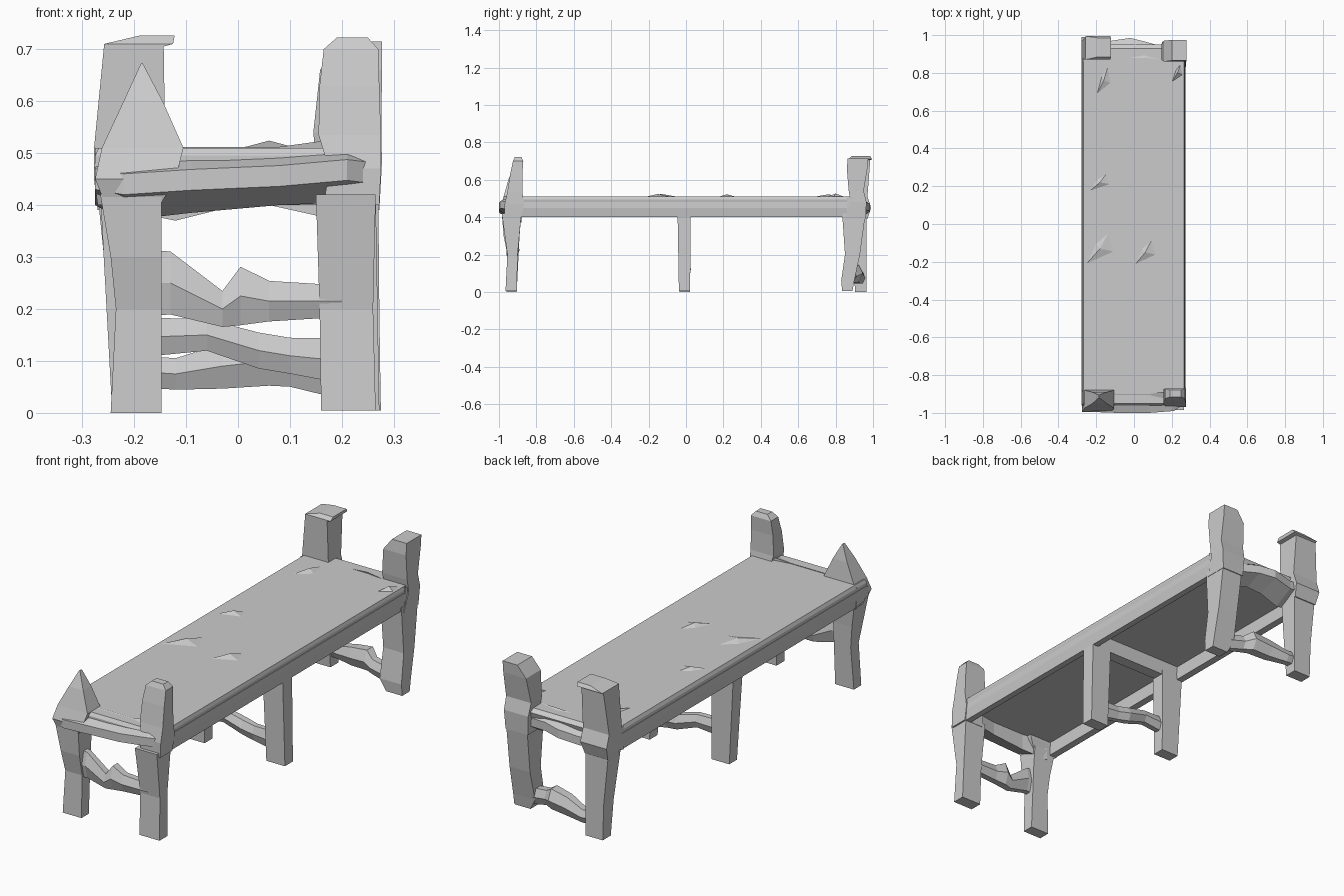
import bpy
from math import cos, sin, pi


def mesh_object(name, verts, faces):
    me = bpy.data.meshes.new(name)
    me.from_pydata(verts, [], faces)
    me.validate()
    ob = bpy.data.objects.new(name, me)
    bpy.context.collection.objects.link(ob)
    return ob


def loft(name, rings):
    """Skin a stack of equal-length rings and cap both ends."""
    n = len(rings[0])
    verts = [v for r in rings for v in r]
    faces = [(k * n + i, k * n + (i + 1) % n, (k + 1) * n + (i + 1) % n, (k + 1) * n + i)
             for k in range(len(rings) - 1) for i in range(n)]
    faces.append(tuple(reversed(range(n))))
    faces.append(tuple(range(len(verts) - n, len(verts))))
    return mesh_object(name, verts, faces)


def column(name, levels):
    """Upright piece from rectangles given as (z, x0, x1, y0, y1)."""
    return loft(name, [[(a, c, z), (b, c, z), (b, d, z), (a, d, z)]
                       for z, a, b, c, d in levels])


def bar(name, stations, sides=6):
    """Crosswise piece along x from (x, y, z, half depth, half height)."""
    return loft(name, [[(x, y + hy * cos(2 * pi * i / sides), z + hz * sin(2 * pi * i / sides))
                        for i in range(sides)] for x, y, z, hy, hz in stations])


# Bench top: thin board over a hollow underside
column("top_board", [(0.465, -0.275, 0.265, -0.96, 0.94),
                     (0.495, -0.275, 0.27, -0.96, 0.95),
                     (0.51, -0.268, 0.265, -0.95, 0.93)])

# Long side rails and centre cross rail
column("left_rail", [(0.40, -0.27, -0.235, -0.94, 0.92), (0.45, -0.277, -0.235, -0.96, 0.93),
                     (0.48, -0.277, -0.235, -0.96, 0.93)])
column("right_rail", [(0.40, 0.235, 0.265, -0.94, 0.92), (0.45, 0.235, 0.272, -0.96, 0.93),
                      (0.48, 0.235, 0.27, -0.96, 0.93)])
column("centre_rail", [(0.40, -0.25, 0.25, -0.035, 0.02), (0.48, -0.25, 0.25, -0.05, 0.03)])


# End rails: faceted profile in y-z, swept across the bench
def end_rail(name, sections):
    loft(name, [[(x, yi, zb), (x, yo, (zb + zt) / 2 - 0.02), (x, yo, (zb + zt) / 2 + 0.02),
                 (x, yi, zt)] for x, yo, yi, zb, zt in sections])


end_rail("front_end_rail", [(-0.275, -0.97, -0.88, 0.40, 0.50), (-0.22, -0.995, -0.88, 0.37, 0.51),
                            (-0.09, -1.0, -0.90, 0.385, 0.512), (0.08, -1.0, -0.90, 0.40, 0.512),
                            (0.21, -0.99, -0.88, 0.405, 0.53), (0.272, -0.95, -0.88, 0.41, 0.51)])
end_rail("back_end_rail", [(-0.275, 0.97, 0.86, 0.40, 0.51), (-0.12, 0.97, 0.87, 0.37, 0.51),
                           (-0.02, 0.985, 0.88, 0.395, 0.51), (0.06, 0.965, 0.88, 0.40, 0.515),
                           (0.15, 0.94, 0.87, 0.38, 0.51), (0.272, 0.96, 0.86, 0.40, 0.51)])

# Corner posts above the top
column("front_left_post", [(0.40, -0.255, -0.15, -0.98, -0.89), (0.45, -0.275, -0.12, -0.995, -0.875),
                           (0.51, -0.262, -0.105, -0.975, -0.88), (0.60, -0.22, -0.145, -0.95, -0.89),
                           (0.672, -0.187, -0.183, -0.92, -0.905)])
column("front_right_post", [(0.40, 0.165, 0.272, -0.97, -0.88), (0.47, 0.175, 0.275, -0.97, -0.865),
                            (0.535, 0.155, 0.275, -0.955, -0.875), (0.63, 0.157, 0.272, -0.94, -0.875),
                            (0.70, 0.165, 0.27, -0.925, -0.87), (0.722, 0.19, 0.25, -0.915, -0.88)])
column("back_left_post", [(0.39, -0.27, -0.15, 0.89, 0.97), (0.45, -0.277, -0.14, 0.87, 0.99),
                          (0.51, -0.277, -0.14, 0.875, 0.97), (0.705, -0.258, -0.143, 0.87, 0.985),
                          (0.71, -0.258, -0.125, 0.87, 0.995), (0.726, -0.19, -0.122, 0.885, 0.985)])
column("back_right_post", [(0.39, 0.155, 0.272, 0.85, 0.96), (0.48, 0.15, 0.277, 0.88, 0.965),
                           (0.54, 0.145, 0.276, 0.87, 0.95), (0.66, 0.158, 0.277, 0.86, 0.97),
                           (0.715, 0.20, 0.277, 0.865, 0.975)])

# Legs
column("front_left_leg", [(0, -0.245, -0.147, -0.96, -0.905), (0.20, -0.235, -0.147, -0.955, -0.895),
                          (0.30, -0.245, -0.147, -0.975, -0.89), (0.42, -0.265, -0.147, -0.985, -0.88)])
column("front_right_leg", [(0.005, 0.16, 0.265, -0.965, -0.905), (0.20, 0.157, 0.26, -0.955, -0.9),
                           (0.42, 0.15, 0.265, -0.985, -0.88)])
column("middle_left_leg", [(0, -0.242, -0.15, -0.035, 0.022), (0.42, -0.265, -0.15, -0.045, 0.025)])
column("middle_right_leg", [(0.005, 0.175, 0.272, -0.038, 0.022), (0.42, 0.16, 0.265, -0.045, 0.025)])
column("back_left_leg", [(0, -0.24, -0.15, 0.905, 0.965), (0.17, -0.245, -0.15, 0.89, 0.965),
                         (0.42, -0.27, -0.15, 0.87, 0.965)])
column("back_right_leg", [(0.005, 0.19, 0.275, 0.835, 0.89), (0.06, 0.16, 0.274, 0.83, 0.90),
                          (0.20, 0.165, 0.272, 0.85, 0.93), (0.42, 0.16, 0.27, 0.835, 0.96)])

# Knobbly stretchers between each pair of legs
bar("front_stretcher", [(-0.20, -0.93, 0.25, 0.025, 0.075), (-0.13, -0.93, 0.25, 0.027, 0.07),
                        (-0.03, -0.93, 0.20, 0.03, 0.04), (0.005, -0.925, 0.225, 0.035, 0.065),
                        (0.06, -0.93, 0.215, 0.03, 0.045), (0.20, -0.93, 0.215, 0.028, 0.035)])
bar("middle_stretcher", [(-0.20, -0.01, 0.145, 0.025, 0.045), (-0.06, -0.01, 0.15, 0.028, 0.035),
                         (0.04, -0.005, 0.12, 0.032, 0.04), (0.10, -0.01, 0.11, 0.026, 0.04),
                         (0.20, -0.01, 0.10, 0.025, 0.05)])
bar("back_stretcher", [(-0.20, 0.93, 0.08, 0.028, 0.035), (-0.12, 0.93, 0.075, 0.03, 0.035),
                       (-0.03, 0.91, 0.09, 0.04, 0.05), (0.06, 0.90, 0.10, 0.045, 0.055),
                       (0.10, 0.88, 0.085, 0.035, 0.04), (0.20, 0.87, 0.065, 0.028, 0.045)])

# Shallow splinters raised from the top: x, y, half width, half length, height
splinters = [(-0.18, -0.13, 0.08, 0.09, 0.014), (0.06, -0.15, 0.06, 0.07, 0.014),
             (-0.18, 0.22, 0.06, 0.05, 0.012), (-0.16, 0.76, 0.04, 0.08, 0.012),
             (0.23, 0.80, 0.03, 0.05, 0.016)]
for i, (x, y, w, l, h) in enumerate(splinters):
    mesh_object(f"splinter_{i + 1}",
                [(x - w, y - l, 0.508), (x + w, y - l * 0.2, 0.508), (x + w * 0.6, y + l, 0.508),
                 (x - w * 0.3, y + l * 0.3, 0.508), (x, y, 0.51 + h)],
                [(0, 1, 4), (1, 2, 4), (2, 3, 4), (3, 0, 4), (3, 2, 1, 0)])

# Make every face point outward
import bmesh
for ob in bpy.context.collection.objects:
    bm = bmesh.new()
    bm.from_mesh(ob.data)
    bmesh.ops.recalc_face_normals(bm, faces=bm.faces)
    bm.to_mesh(ob.data)
    bm.free()
